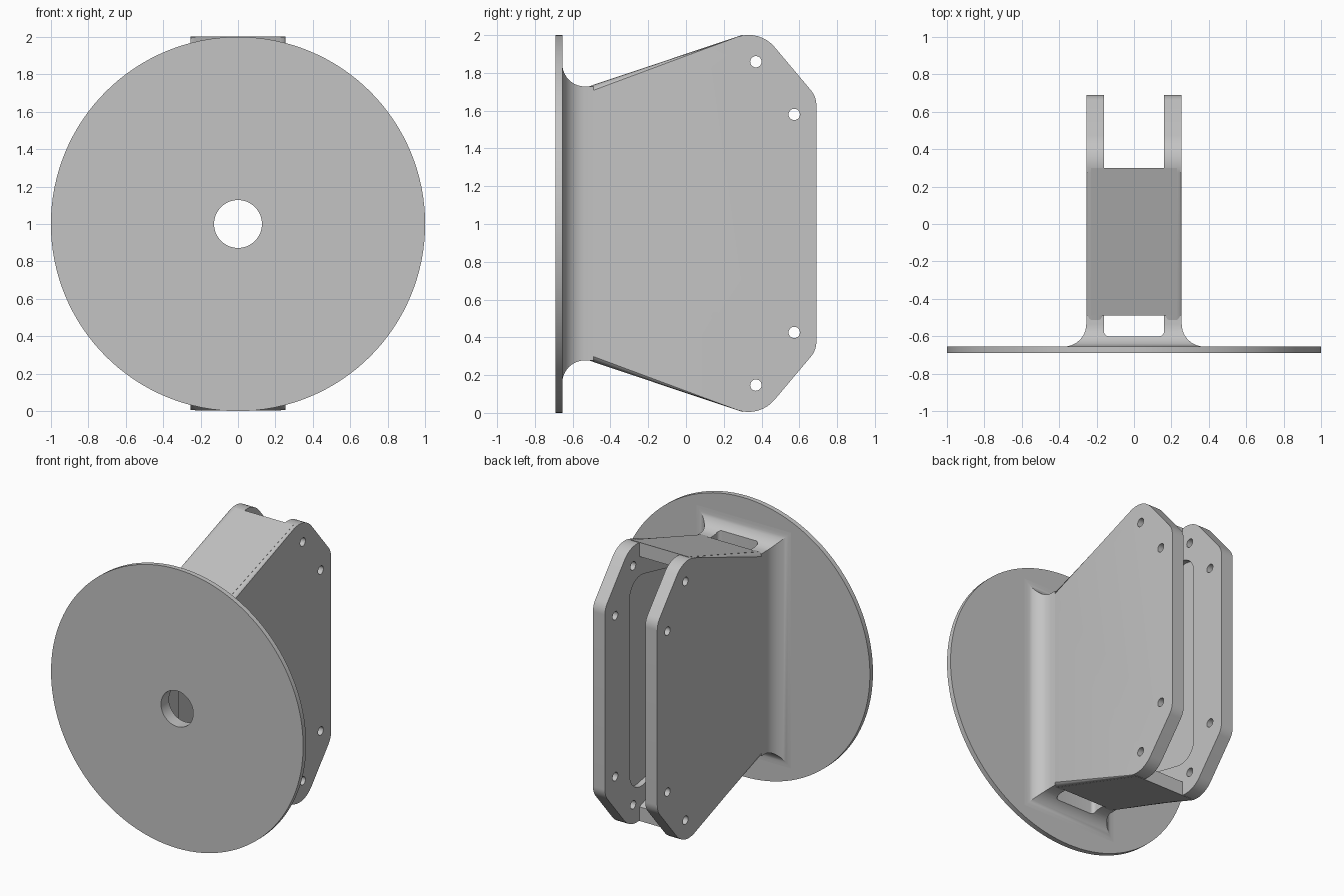
import bpy, bmesh, math
from mathutils import Vector

if "Cube" in bpy.data.objects:
    bpy.data.objects.remove(bpy.data.objects["Cube"])

MID = 1.003          # height of the mirror plane of the bracket
PLATE_IN, PLATE_OUT = 0.16, 0.255

grey = bpy.data.materials.new("light_grey")
grey.use_nodes = True
grey.diffuse_color = (0.55, 0.55, 0.55, 1)
grey.node_tree.nodes["Principled BSDF"].inputs["Base Color"].default_value = (0.55, 0.55, 0.55, 1)


def finish(name, bm):
    bmesh.ops.recalc_face_normals(bm, faces=bm.faces[:])
    mesh = bpy.data.meshes.new(name)
    bm.to_mesh(mesh)
    bm.free()
    mesh.materials.append(grey)
    obj = bpy.data.objects.new(name, mesh)
    bpy.context.collection.objects.link(obj)
    return obj


def place(axis, a, b, h):
    return {"x": (h, a, b), "y": (a, h, b), "z": (a, b, h)}[axis]


def prism(name, pts, axis, lo, hi, bevel=0):
    """Extrude a 2D outline along an axis, optionally rounding both rims."""
    bm = bmesh.new()
    rings = [[bm.verts.new(place(axis, p[0], p[1], h)) for p in pts] for h in (lo, hi)]
    caps = [bm.faces.new(r) for r in rings]
    n = len(pts)
    for i in range(n):
        j = (i + 1) % n
        bm.faces.new((rings[0][i], rings[0][j], rings[1][j], rings[1][i]))
    if bevel:
        rim = [e for f in caps for e in f.edges]
        bmesh.ops.bevel(bm, geom=rim, offset=bevel, segments=5, profile=0.5, affect="EDGES")
    return finish(name, bm)


def rounded(corners, steps=8):
    """Outline from (a, b, radius) corners with filleted turns."""
    out = []
    n = len(corners)
    for i, (a, b, r) in enumerate(corners):
        p = Vector((a, b))
        if r == 0:
            out.append(p)
            continue
        u = (Vector(corners[i - 1][:2]) - p).normalized()
        v = (Vector(corners[(i + 1) % n][:2]) - p).normalized()
        half = u.angle(v) / 2
        centre = p + (u + v).normalized() * r / math.sin(half)
        start = p + u * r / math.tan(half) - centre
        end = p + v * r / math.tan(half) - centre
        turn = start.angle(end)
        for k in range(steps + 1):
            t = k / steps
            out.append(centre + (start * math.sin((1 - t) * turn) + end * math.sin(t * turn)) / math.sin(turn))
    return out


def circle(a, b, r, n):
    return [(a + r * math.cos(math.tau * i / n), b + r * math.sin(math.tau * i / n)) for i in range(n)]


def cut(obj, cutters):
    bpy.context.view_layer.objects.active = obj
    for c in cutters:
        m = obj.modifiers.new("cut", "BOOLEAN")
        m.operation, m.solver, m.object = "DIFFERENCE", "EXACT", c
        bpy.ops.object.modifier_apply(modifier=m.name)


# Cutters: centre bore, channel between plates, inner pocket, bolt holes
bore = prism("bore_cutter", circle(0, 1, 0.128, 48), "y", -1, 0)
channel = prism("channel_cutter", rounded([(-PLATE_IN, -0.6, 0.025), (PLATE_IN, -0.6, 0.025),
                                           (PLATE_IN, 0, 0), (-PLATE_IN, 0, 0)]), "z", -1, 3)
pocket = prism("pocket_cutter", rounded([(-0.44, MID - 0.6, 0.1), (0.41, MID - 0.79, 0.13),
                                         (0.41, MID + 0.79, 0.13), (-0.44, MID + 0.6, 0.1)]), "x", -0.2, 0.2)
bolts = [prism("bolt_cutter", circle(y, MID + s * dz, 0.03, 24), "x", -1, 1)
         for y, dz in ((0.37, 0.856), (0.573, 0.577)) for s in (1, -1)]

# Round flange
flange = prism("flange_disc", circle(0, 1, 1, 128), "y", -0.69, -0.655)
cut(flange, [bore])

# Flared foot joining the plates to the flange
R = 0.12
sections = [(-0.67, R)]
for k in range(11):
    a = k / 10 * math.pi / 2
    sections.append((-0.655 + R * (1 - math.cos(a)), R * (1 - math.sin(a))))
sections.append((-0.49, 0))
bm = bmesh.new()
rings = []
for y, f in sections:
    hx, hz = PLATE_OUT + f, 0.725 + f
    rings.append([bm.verts.new((sx * hx, y, MID + sz * hz))
                  for sx, sz in ((-1, -1), (1, -1), (1, 1), (-1, 1))])
bm.faces.new(rings[0])
bm.faces.new(rings[-1])
for r, q in zip(rings, rings[1:]):
    for i in range(4):
        j = (i + 1) % 4
        bm.faces.new((r[i], r[j], q[j], q[i]))
foot = finish("flared_foot", bm)
cut(foot, [channel, bore])


# Side plates
def slope(y):
    return 0.897 + 0.335 * y


upper = [(0.69, 0.671, 0.12), (0.39, slope(0.39), 0.18), (-0.56, slope(-0.56), 0)]
corners = [(y, MID + z, r) for y, z, r in upper] + [(y, MID - z, r) for y, z, r in reversed(upper)]
outline = rounded(corners)
parts = [flange, foot]
for side, name in ((1, "left_plate"), (-1, "right_plate")):
    lo, hi = sorted((side * PLATE_IN, side * PLATE_OUT))
    plate = prism(name, outline, "x", lo, hi, 0.028)
    cut(plate, [pocket] + bolts)
    parts.append(plate)

# Sloping walls closing the top and bottom between the plates
for s, name in ((1, "top_wall"), (-1, "bottom_wall")):
    front, back, thick = -0.49, 0.3, 0.1
    pts = [(front, slope(front)), (back, slope(back)),
           (back, slope(back) - thick), (front, slope(front) - thick)]
    inner = [(y, MID + s * z) for y, z in pts]
    parts.append(prism(name, inner, "x", -PLATE_IN - 0.01, PLATE_IN + 0.01))
    skin = [(y, MID + s * (z + dz)) for (y, z), dz in zip(pts, (0.001, 0.001, 0.02 + thick - 0.04, 0.02 + thick - 0.04))]
    parts.append(prism(name + "_skin", skin, "x", -0.23, 0.23))

# Remove the cutters and smooth the rounded surfaces
for c in [bore, channel, pocket] + bolts:
    bpy.data.objects.remove(c)
bpy.ops.object.select_all(action="DESELECT")
for p in parts:
    p.select_set(True)
bpy.context.view_layer.objects.active = parts[0]
bpy.ops.object.shade_smooth_by_angle(angle=math.radians(30))
